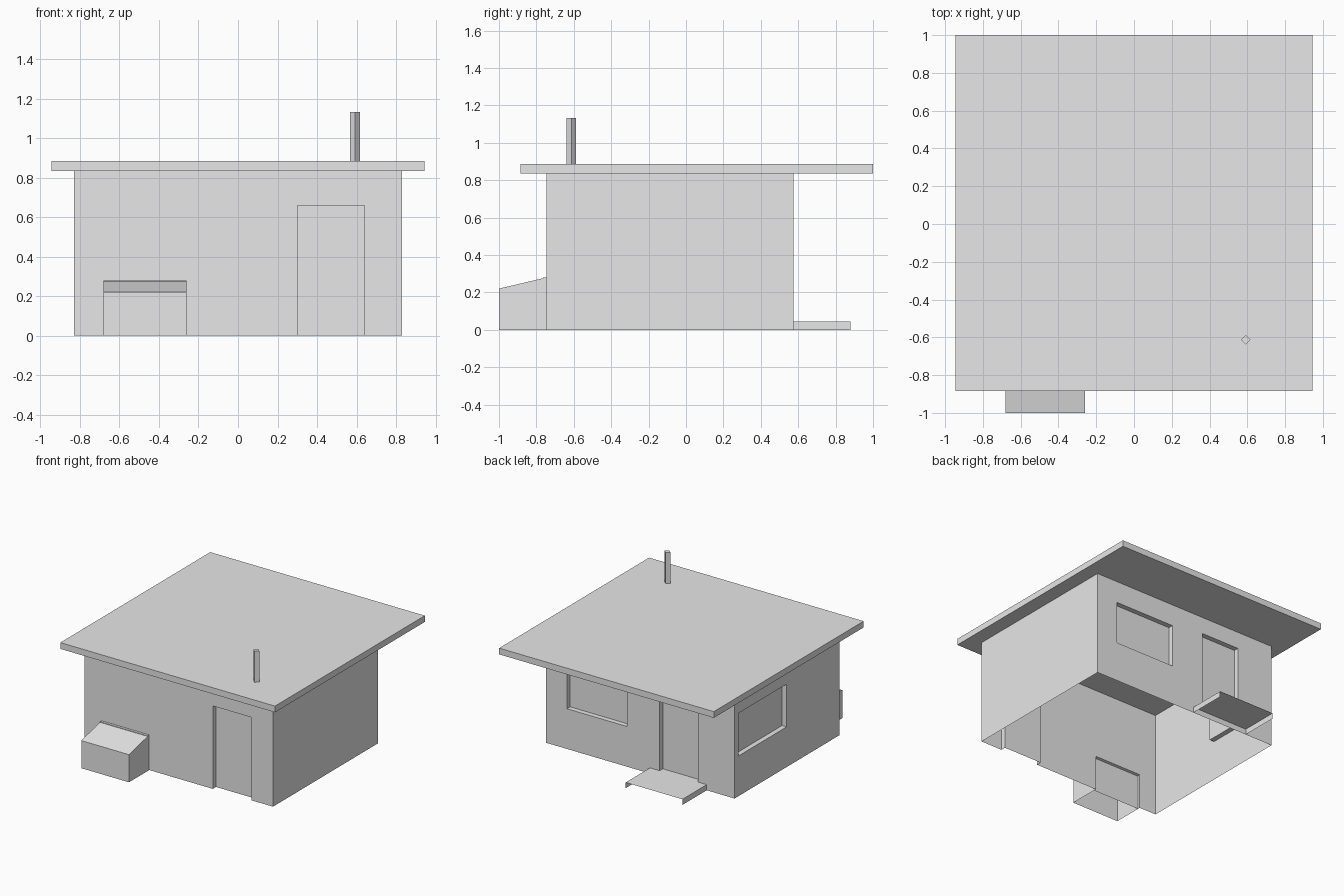
import bpy, bmesh, math

if "Cube" in bpy.data.objects:
    bpy.data.objects.remove(bpy.data.objects["Cube"])

grey = bpy.data.materials.new("light grey")
grey.diffuse_color = (0.8, 0.8, 0.8, 1)
grey.use_nodes = True
grey.node_tree.nodes["Principled BSDF"].inputs["Base Color"].default_value = grey.diffuse_color

X, Y0, Y1, H = 0.83, -0.745, 0.575, 0.835  # house shell


def finish(name, bm):
    bmesh.ops.remove_doubles(bm, verts=bm.verts, dist=0.0005)
    bmesh.ops.recalc_face_normals(bm, faces=bm.faces)
    me = bpy.data.meshes.new(name)
    bm.to_mesh(me)
    bm.free()
    me.materials.append(grey)
    ob = bpy.data.objects.new(name, me)
    bpy.context.collection.objects.link(ob)
    return ob


def quad(bm, *pts):
    bm.faces.new([bm.verts.new(p) for p in pts])


def block(name, x0, x1, y0, y1, z0, z1, z_front=None, open_sides=()):
    """Box with an optional lower front edge and left-out sides."""
    zf = z1 if z_front is None else z_front
    a, b, c, d = (x0, y0, z0), (x1, y0, z0), (x1, y1, z0), (x0, y1, z0)
    e, f, g, h = (x0, y0, zf), (x1, y0, zf), (x1, y1, z1), (x0, y1, z1)
    sides = {"bottom": (d, c, b, a), "top": (e, f, g, h), "front": (a, b, f, e),
             "back": (c, d, h, g), "left": (d, a, e, h), "right": (b, c, g, f)}
    bm = bmesh.new()
    for key, pts in sides.items():
        if key not in open_sides:
            quad(bm, *pts)
    return finish(name, bm)


def wall(bm, place, u0, u1, openings=()):
    """Wall sheet with recessed panels; place(u, z, depth) gives the 3D point."""
    us = sorted({u0, u1, *(v for o in openings for v in o[:2])})
    zs = sorted({0, H, *(v for o in openings for v in o[2:4])})
    for ua, ub in zip(us, us[1:]):
        for za, zb in zip(zs, zs[1:]):
            um, zm = (ua + ub) / 2, (za + zb) / 2
            if not any(o[0] < um < o[1] and o[2] < zm < o[3] for o in openings):
                quad(bm, place(ua, za, 0), place(ub, za, 0), place(ub, zb, 0), place(ua, zb, 0))
    for a, b, lo, hi, dep in openings:
        ring = [(a, lo), (a, hi), (b, hi), (b, lo)]
        quad(bm, *[place(u, z, dep) for u, z in ring])
        # reveals, with no sill where the opening reaches the ground
        for p, q in list(zip(ring, ring[1:])) + ([(ring[3], ring[0])] if lo > 0 else []):
            quad(bm, place(*p, 0), place(*q, 0), place(*q, dep), place(*p, dep))
    bmesh.ops.remove_doubles(bm, verts=bm.verts, dist=0.0005)
    # merge coplanar cells back into clean large faces
    bmesh.ops.dissolve_limit(bm, angle_limit=math.radians(1), verts=bm.verts, edges=bm.edges)


# Four walls: door and hatch, door and window, window, plain
walls = {
    "front_wall": (lambda u, z, d: (u, Y0 + d, z), -X, X,
                   [(0.30, 0.64, 0, 0.66, 0.04), (-0.68, -0.26, 0, 0.28, -0.02)]),
    "back_wall": (lambda u, z, d: (u, Y1 - d, z), -X, X,
                  [(-0.51, -0.17, 0.045, 0.70, 0.04), (0.115, 0.645, 0.32, 0.66, 0.04)]),
    "left_wall": (lambda u, z, d: (-X + d, u, z), Y0, Y1,
                  [(-0.08, 0.525, 0.32, 0.66, 0.04)]),
    "right_wall": (lambda u, z, d: (X - d, u, z), Y0, Y1, []),
}
for name, args in walls.items():
    bm = bmesh.new()
    wall(bm, *args)
    finish(name, bm)

# Flat overhanging roof slab
block("roof", -0.945, 0.945, -0.885, 1.0, H, 0.885)

# Sloped storage bin against the front wall, open underneath
block("front_bin", -0.68, -0.26, -1.0, Y0, 0, 0.28, 0.22, ("bottom", "back"))

# Doorstep behind the house, open underneath
block("back_step", -0.585, -0.085, Y1, 0.88, 0, 0.045, None, ("bottom", "back"))

# Thin four-sided chimney pipe, turned to a diamond
bm = bmesh.new()
bmesh.ops.create_cone(bm, cap_ends=True, segments=4, radius1=0.025, radius2=0.025, depth=0.25)
pipe = finish("chimney", bm)
pipe.location = (0.592, -0.613, 1.007)
